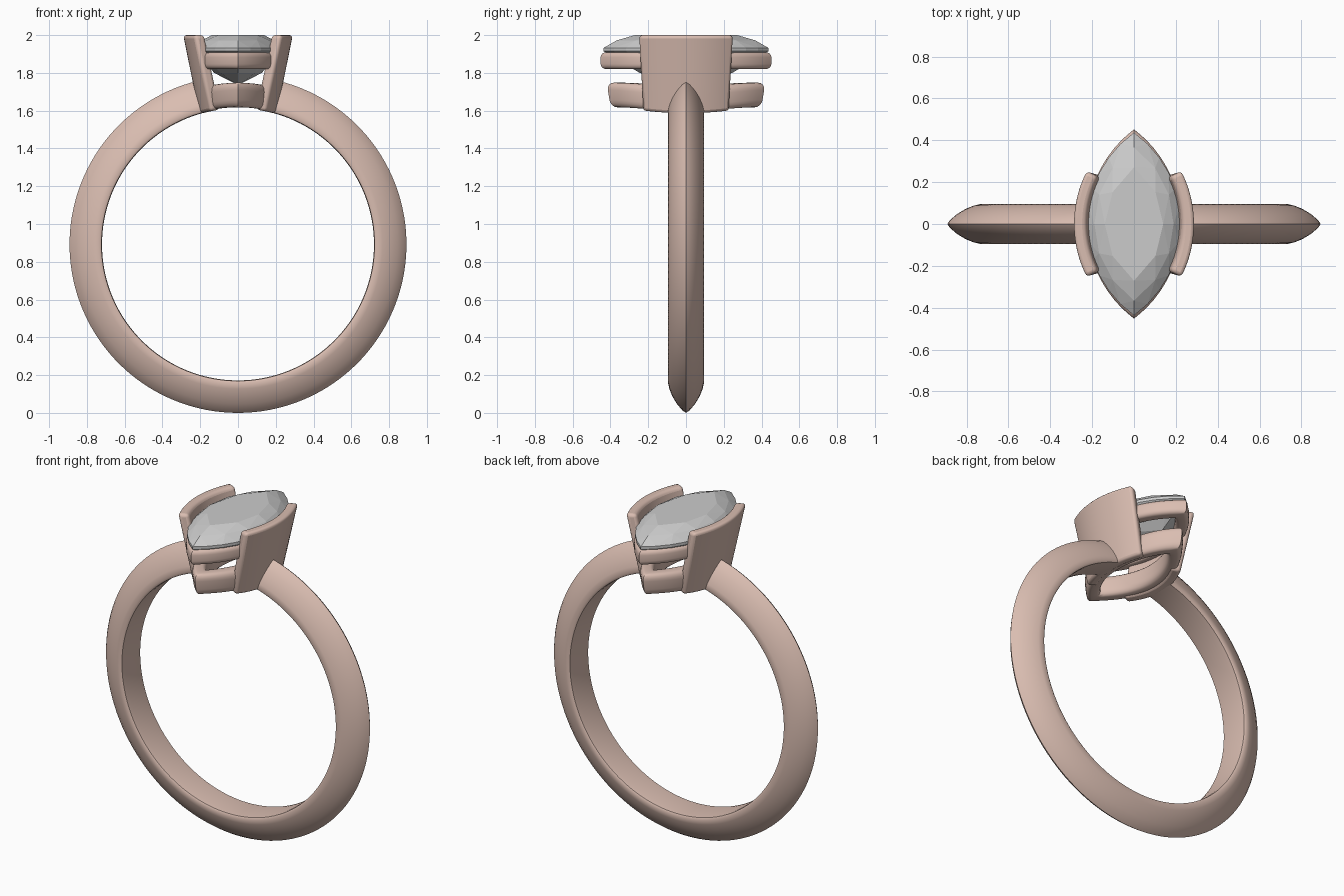
import bpy, bmesh, math
from math import sin, cos, pi, radians, sqrt

if "Cube" in bpy.data.objects:
    bpy.data.objects.remove(bpy.data.objects["Cube"])

CZ, R_IN, R_OUT = 0.892, 0.72, 0.892

metal = bpy.data.materials.new("rose_metal")
metal.diffuse_color = (0.70, 0.51, 0.44, 1)
metal.use_nodes = True
metal.node_tree.nodes["Principled BSDF"].inputs["Base Color"].default_value = metal.diffuse_color


def finish(name, bm, mat=None, smooth=35):
    bmesh.ops.recalc_face_normals(bm, faces=bm.faces)
    me = bpy.data.meshes.new(name)
    bm.to_mesh(me)
    bm.free()
    ob = bpy.data.objects.new(name, me)
    bpy.context.collection.objects.link(ob)
    if mat:
        me.materials.append(mat)
    if smooth:
        bpy.ops.object.select_all(action='DESELECT')
        ob.select_set(True)
        bpy.context.view_layer.objects.active = ob
        bpy.ops.object.shade_smooth_by_angle(angle=radians(smooth))
    return ob


def loft(rows, closed):
    """Skin a list of closed cross-sections; cap the ends when open."""
    bm = bmesh.new()
    vs = [[bm.verts.new(p) for p in row] for row in rows]
    n, m = len(vs), len(vs[0])
    for i in range(n if closed else n - 1):
        a, b = vs[i], vs[(i + 1) % n]
        for j in range(m):
            k = (j + 1) % m
            bm.faces.new((a[j], a[k], b[k], b[j]))
    if not closed:
        bm.faces.new(vs[0])
        bm.faces.new(vs[-1])
    return bm


def finger(x):
    """Height of the finger hole's top surface at x."""
    return CZ + sqrt(R_IN ** 2 - x * x)


def marquise(w, l, n):
    """Pointed oval from two arcs, n segments per side."""
    r = (w * w + l * l) / (2 * w)
    a = math.asin(l / r)
    side = [(r * cos(t) - (r - w), r * sin(t))
            for t in (-a + 2 * a * i / n for i in range(n))]
    return side + [(-x, -y) for x, y in side]


# Band: knife-edged arch section swept round, open under the head
half = [(0.095, 0.735), (0.088, 0.765), (0.072, 0.805), (0.048, 0.845), (0.02, 0.878)]
section = ([(-0.06, R_IN), (0.06, R_IN), (0.088, 0.723)] + half + [(0, R_OUT)]
           + [(-y, r) for y, r in reversed(half)] + [(-0.088, 0.723)])
gap, steps = radians(13.6), 120
rows = []
for i in range(steps + 1):
    t = gap + (2 * pi - 2 * gap) * i / steps
    rows.append([(r * sin(t), y, CZ + r * cos(t)) for y, r in section])
finish("band", loft(rows, False), metal, 50)

# Side plates: curved, leaning outward, bottoms following the finger hole
for sign, name in ((1, "right_plate"), (-1, "left_plate")):
    rows = []
    for i in range(21):
        a = radians(-27 + 54 * i / 20)
        row = []
        for r, top in ((0.50, 1), (0.56, 1), (0.56, 0), (0.50, 0)):
            x, y = r * cos(a) - 0.27, r * sin(a)
            z = 2.0
            if not top:
                x -= 0.085
                y *= 0.91
                z = finger(x)
            row.append((sign * x, y, z))
        rows.append(row)
    ob = finish(name, loft(rows, False), metal, 40)
    bev = ob.modifiers.new("round_edges", 'BEVEL')
    bev.width, bev.segments = 0.018, 3
    bev.limit_method, bev.angle_limit = 'ANGLE', radians(40)


def rail(name, outer, inner, height, place, taper=0.0):
    """Marquise-shaped rail with a rounded section."""
    prof = []
    for cx, cy, a0 in ((0.3, 0.3, 180), (0.7, 0.3, 270), (0.7, 0.7, 0), (0.3, 0.7, 90)):
        for k in range(5):
            a = radians(a0 + 22.5 * k)
            prof.append((cx + 0.3 * cos(a), cy + 0.3 * sin(a)))
    out, inn = marquise(*outer, 24), marquise(*inner, 24)
    rows = []
    for (xo, yo), (xi, yi) in zip(out, inn):
        row = []
        for u, v in prof:
            s = 1 - taper * (1 - v)
            x, y = (xi + (xo - xi) * u) * s, (yi + (yo - yi) * u) * s
            row.append((x, y, place(x) + v * height))
        rows.append(row)
    return finish(name, loft(rows, True), metal, 40)


rail("upper_rail", (0.225, 0.452), (0.15, 0.35), 0.09, lambda x: 1.82)
rail("lower_rail", (0.19, 0.42), (0.11, 0.30), 0.13, lambda x: finger(x) + 0.006, 0.05)

# Stone: faceted marquise hull from table, crown, girdle and pavilion rings
bm = bmesh.new()
for scale, z, n in ((0.62, 2.0, 4), (0.84, 1.972, 6), (1.0, 1.932, 12),
                    (1.0, 1.915, 12), (0.56, 1.80, 4)):
    for x, y in marquise(0.225 * scale, 0.437 * scale, n):
        bm.verts.new((x, y, z))
bm.verts.new((0, 0, 1.735))
bmesh.ops.convex_hull(bm, input=bm.verts)
bmesh.ops.dissolve_limit(bm, angle_limit=radians(1), verts=bm.verts, edges=bm.edges)
finish("stone", bm, None, 0)
